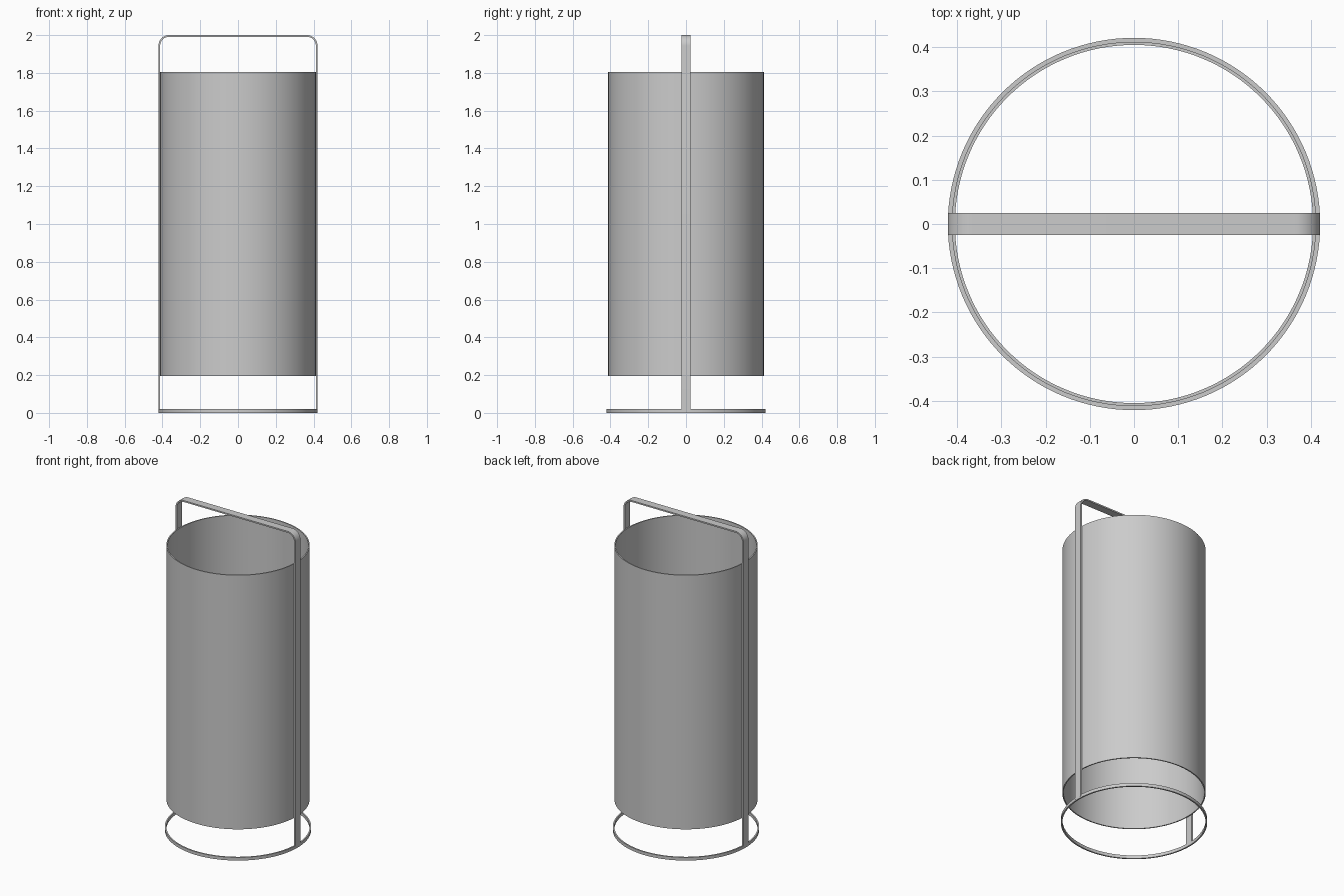
import bpy, bmesh, math

if "Cube" in bpy.data.objects:
    bpy.data.objects.remove(bpy.data.objects["Cube"])

SEG = 128


def finish(name, bm):
    bmesh.ops.recalc_face_normals(bm, faces=bm.faces)
    me = bpy.data.meshes.new(name)
    bm.to_mesh(me)
    bm.free()
    ob = bpy.data.objects.new(name, me)
    bpy.context.collection.objects.link(ob)
    bpy.ops.object.select_all(action='DESELECT')
    ob.select_set(True)
    bpy.context.view_layer.objects.active = ob
    bpy.ops.object.shade_smooth_by_angle(angle=math.radians(30))
    return ob


def tube(name, r_in, r_out, z0, z1):
    bm = bmesh.new()
    rings = []
    for i in range(SEG):
        a = 2 * math.pi * i / SEG
        rings.append([bm.verts.new((r * math.cos(a), r * math.sin(a), z))
                      for r, z in ((r_out, z0), (r_out, z1), (r_in, z1), (r_in, z0))])
    for i in range(SEG):
        a, b = rings[i], rings[(i + 1) % SEG]
        for k in range(4):
            n = (k + 1) % 4
            bm.faces.new((a[k], b[k], b[n], a[n]))
    return finish(name, bm)


def strap(name, half_x, top, bottom, radius, thick, half_y):
    # Inverted U path: outer and inner profile points share corner centres
    cx, cz = half_x - radius, top - radius
    pairs = [((half_x, bottom), (half_x - thick, bottom))]
    for sx, start in ((1, 0), (-1, 90)):
        for i in range(13):
            a = math.radians(start + 90 * i / 12)
            c, s = math.cos(a), math.sin(a)
            ri = radius - thick
            pairs.append(((sx * cx + radius * c, cz + radius * s),
                          (sx * cx + ri * c, cz + ri * s)))
    pairs.append(((-half_x, bottom), (-half_x + thick, bottom)))
    bm = bmesh.new()
    secs = []
    for (ox, oz), (ix, iz) in pairs:
        secs.append([bm.verts.new(p) for p in
                     ((ox, -half_y, oz), (ox, half_y, oz), (ix, half_y, iz), (ix, -half_y, iz))])
    for a, b in zip(secs, secs[1:]):
        for k in range(4):
            n = (k + 1) % 4
            bm.faces.new((a[k], b[k], b[n], a[n]))
    bm.faces.new(secs[0])
    bm.faces.new(secs[-1])
    return finish(name, bm)


# Open cylindrical body
tube("body_cylinder", 0.405, 0.412, 0.194, 1.806)
# Thin floor ring
tube("base_ring", 0.412, 0.421, 0.0, 0.02)
# Flat strap forming both legs and the handle
strap("handle_strap", 0.421, 2.0, 0.01, 0.056, 0.009, 0.025)
